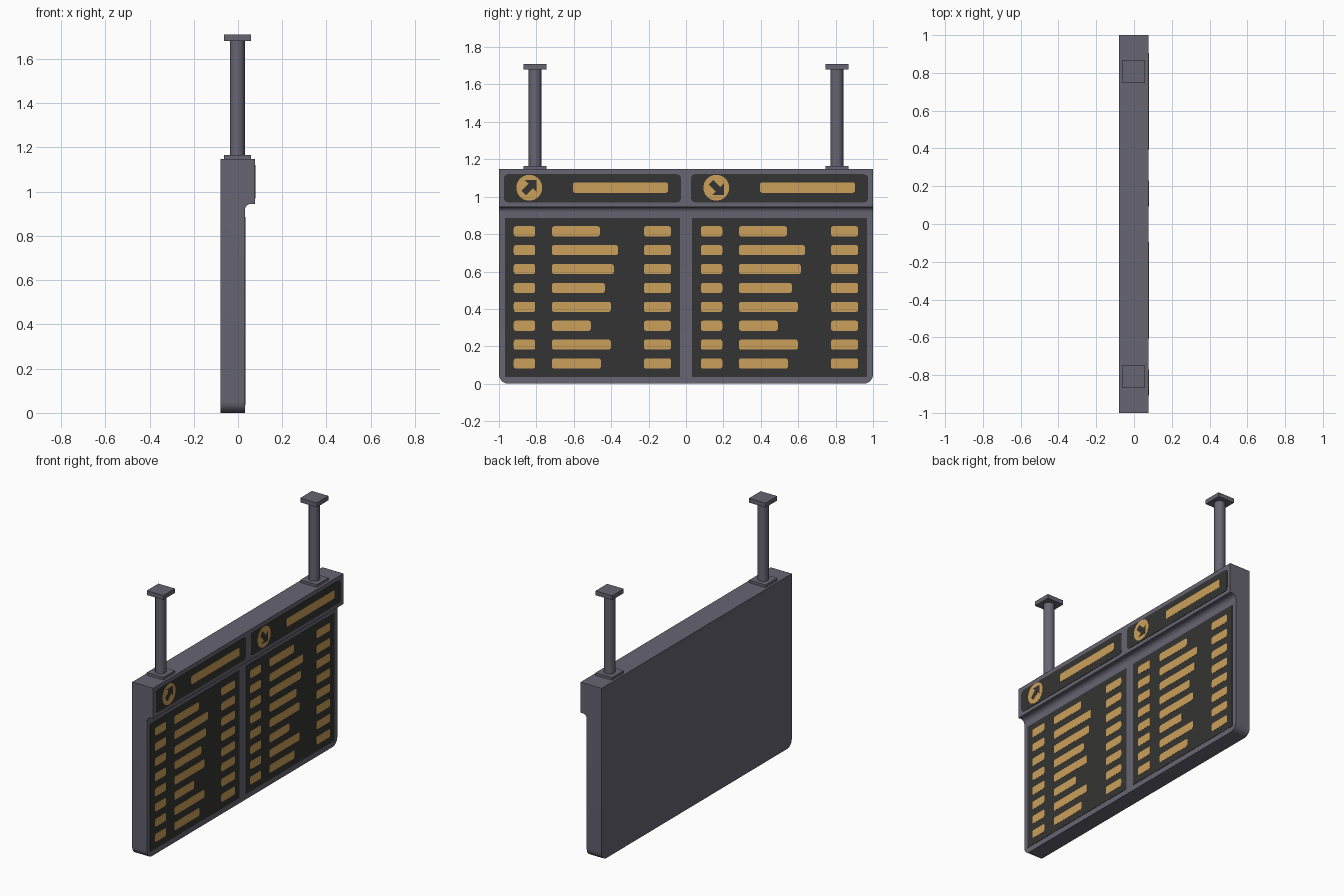
import bpy, bmesh
from math import sin, cos, pi, radians

cube = bpy.data.objects.get("Cube")
if cube:
    bpy.data.objects.remove(cube)


def material(name, rgb):
    m = bpy.data.materials.new(name)
    m.use_nodes = True
    m.diffuse_color = (*rgb, 1)
    m.node_tree.nodes["Principled BSDF"].inputs["Base Color"].default_value = (*rgb, 1)
    return m


GREY = material("grey metal", (0.135, 0.130, 0.170))
DARK = material("dark screen", (0.034, 0.034, 0.033))
AMBER = material("amber light", (0.59, 0.35, 0.10))


def finish(name, bm, mat, smooth=True):
    bmesh.ops.recalc_face_normals(bm, faces=bm.faces[:])
    mesh = bpy.data.meshes.new(name)
    bm.to_mesh(mesh)
    bm.free()
    mesh.materials.append(mat)
    ob = bpy.data.objects.new(name, mesh)
    bpy.context.collection.objects.link(ob)
    if smooth:
        bpy.ops.object.select_all(action="DESELECT")
        ob.select_set(True)
        bpy.context.view_layer.objects.active = ob
        bpy.ops.object.shade_smooth_by_angle(angle=radians(35))
    return ob


def arc(cx, cy, r, start, end, steps):
    angles = [start + (end - start) * i / steps for i in range(steps + 1)]
    return [(cx + r * cos(a), cy + r * sin(a)) for a in angles]


def rounded(y0, y1, z0, z1, r=0.0):
    if r == 0:
        return [(y0, z0), (y1, z0), (y1, z1), (y0, z1)]
    centres = [(y1 - r, z1 - r), (y0 + r, z1 - r), (y0 + r, z0 + r), (y1 - r, z0 + r)]
    return [p for i, (y, z) in enumerate(centres)
            for p in arc(y, z, r, i * pi / 2, (i + 1) * pi / 2, 4)]


def plates(name, outlines, x, mat, thick=0.002):
    """Thin plates on the display side, one per (y, z) outline."""
    bm = bmesh.new()
    for outline in outlines:
        face = bm.faces.new([bm.verts.new((x, y, z)) for y, z in outline])
        ext = bmesh.ops.extrude_face_region(bm, geom=[face])["geom"]
        verts = [g for g in ext if isinstance(g, bmesh.types.BMVert)]
        bmesh.ops.translate(bm, verts=verts, vec=(thick, 0, 0))
    finish(name, bm, mat, smooth=False)


def box(name, x, y, z0, z1, half):
    bm = bmesh.new()
    bmesh.ops.create_cube(bm, size=1)
    bmesh.ops.scale(bm, verts=bm.verts, vec=(2 * half, 2 * half, z1 - z0))
    bmesh.ops.translate(bm, verts=bm.verts, vec=(x, y, (z0 + z1) / 2))
    finish(name, bm, GREY, smooth=False)


# Housing: side profile with an overhanging header and a cove beneath it
BACK, FRONT, HEAD, TOP, LIP = -0.079, 0.031, 0.076, 1.148, 0.945
COVE = 0.028
profile = [(BACK, 0), (FRONT, 0)]
profile += arc(FRONT + COVE, LIP - COVE, COVE, pi, pi / 2, 6)
profile += [(HEAD, LIP), (HEAD, TOP), (BACK, TOP)]
bm = bmesh.new()
side = bm.faces.new([bm.verts.new((x, -1, z)) for x, z in profile])
ext = bmesh.ops.extrude_face_region(bm, geom=[side])["geom"]
bmesh.ops.translate(bm, vec=(0, 2, 0),
                    verts=[g for g in ext if isinstance(g, bmesh.types.BMVert)])
corners = [e for e in bm.edges
           if all(v.co.z < 0.001 for v in e.verts)
           and abs(e.verts[0].co.y - e.verts[1].co.y) < 0.001]
bmesh.ops.bevel(bm, geom=corners, offset=0.05, segments=6, profile=0.5, affect="EDGES")
finish("housing", bm, GREY)

# Hanging poles with end plates
POLE_X = -0.003
for label, y in (("right", -0.807), ("left", 0.807)):
    bm = bmesh.new()
    bmesh.ops.create_cone(bm, cap_ends=True, segments=24, radius1=0.034,
                          radius2=0.034, depth=0.54)
    bmesh.ops.translate(bm, verts=bm.verts, vec=(POLE_X, y, 1.42))
    finish(label + "_pole", bm, GREY)
    box(label + "_pole_foot", POLE_X, y, TOP - 0.005, 1.165, 0.061)
    box(label + "_ceiling_plate", POLE_X, y, 1.681, 1.71, 0.061)

# Display halves: the same layout twice, mirrored arrow on the second
ROW_ENDS = [-0.46, -0.364, -0.386, -0.434, -0.402, -0.509, -0.402, -0.455]
ARROW = [(0.04, 0.04), (-0.022, 0.04), (-0.003, 0.021), (-0.041, -0.017),
         (-0.017, -0.041), (0.021, -0.003), (0.04, -0.022)]
for label, shift, flip in (("first", 0, 1), ("second", 1, -1)):
    head_z, icon_y = 1.048, -0.838 + shift
    plates(label + "_header_screen",
           [rounded(shift - 0.973, shift - 0.027, 0.97, 1.12, 0.022)], HEAD, DARK)
    plates(label + "_main_screen",
           [rounded(shift - 0.968, shift - 0.032, 0.036, 0.885)], FRONT, DARK)
    plates(label + "_header_bar",
           [rounded(shift - 0.605, shift - 0.096, 1.021, 1.077, 0.012)],
           HEAD + 0.002, AMBER, 0.001)
    plates(label + "_icon_disc",
           [arc(icon_y, head_z, 0.069, 0, 2 * pi, 32)[:-1]], HEAD + 0.002, AMBER, 0.001)
    plates(label + "_arrow",
           [[(icon_y + a, head_z + flip * b) for a, b in ARROW]], HEAD + 0.003, DARK, 0.001)
    rows = []
    for i, end in enumerate(ROW_ENDS):
        z = 0.815 - 0.101 * i
        for y0, y1 in ((-0.921, -0.806), (-0.717, end), (-0.225, -0.08)):
            rows.append(rounded(shift + y0, shift + y1, z - 0.027, z + 0.027, 0.012))
    plates(label + "_text_rows", rows, FRONT + 0.002, AMBER, 0.001)
